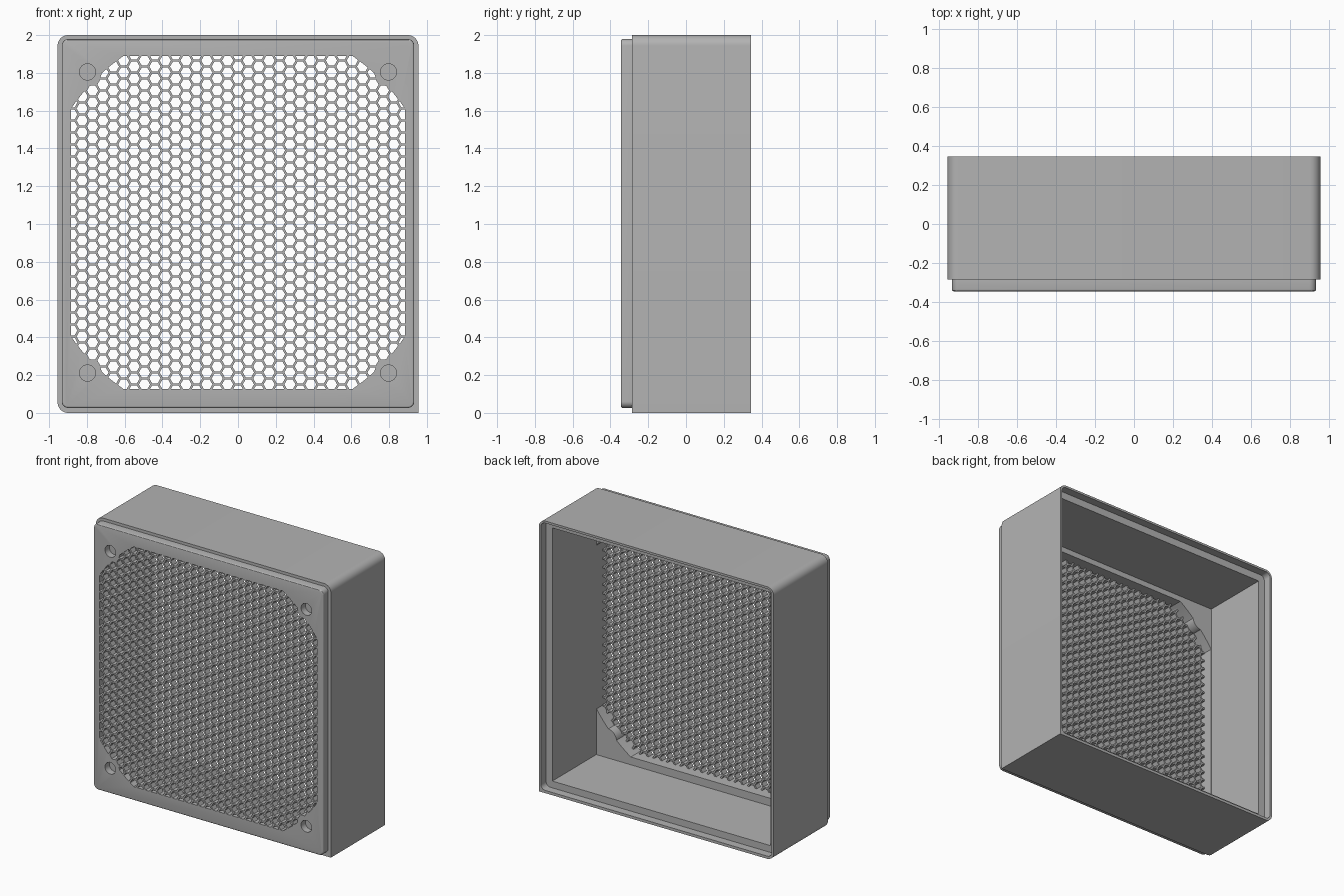
import bpy, bmesh, math

cube = bpy.data.objects.get("Cube")
if cube:
    bpy.data.objects.remove(cube)

grey = bpy.data.materials.new("plain_grey")
grey.use_nodes = True
colour = (0.45, 0.45, 0.45, 1)
grey.diffuse_color = colour
grey.node_tree.nodes["Principled BSDF"].inputs["Base Color"].default_value = colour

FRONT, SHOULDER, BACK = -0.345, -0.285, 0.345
FLOOR, GRILLE_BACK = -0.225, -0.295
MID_Z = 1.008          # centre height of the fan opening
HOLE = 0.797           # screw hole offset from the centre


def to_object(bm, name):
    bmesh.ops.recalc_face_normals(bm, faces=bm.faces)
    mesh = bpy.data.meshes.new(name)
    bm.to_mesh(mesh)
    bm.free()
    mesh.materials.append(grey)
    obj = bpy.data.objects.new(name, mesh)
    bpy.context.collection.objects.link(obj)
    return obj


def prism(name, outline, y0, y1, bevel=0):
    """Extrude an x-z outline from y0 back to y1, optionally easing the front rim."""
    bm = bmesh.new()
    face = bm.faces.new([bm.verts.new((x, y0, z)) for x, z in outline])
    rim = list(face.edges)
    geom = bmesh.ops.extrude_face_region(bm, geom=[face], use_keep_orig=True)["geom"]
    moved = [v for v in geom if isinstance(v, bmesh.types.BMVert)]
    bmesh.ops.translate(bm, verts=moved, vec=(0, y1 - y0, 0))
    bmesh.ops.recalc_face_normals(bm, faces=bm.faces)
    if bevel:
        bmesh.ops.bevel(bm, geom=rim, offset=bevel, segments=3, profile=0.5, affect='EDGES')
    return to_object(bm, name)


def rounded(half_x, z0, z1, radius, square_corner=False):
    """Rounded rectangle; the lower left-hand corner can stay square."""
    if not radius:
        return [(half_x, z0), (half_x, z1), (-half_x, z1), (-half_x, z0)]
    points = []
    for i, (sx, z) in enumerate([(1, z1), (-1, z1), (-1, z0), (1, z0)]):
        if i == 3 and square_corner:
            points.append((half_x, z0))
            continue
        cx, cz = sx * (half_x - radius), z + (radius if z == z0 else -radius)
        for k in range(9):
            a = (i + k / 8) * math.pi / 2
            points.append((cx + radius * math.cos(a), cz + radius * math.sin(a)))
    return points


def circle(cx, cz, radius, sides=48):
    return [(cx + radius * math.cos(2 * math.pi * k / sides),
             cz + radius * math.sin(2 * math.pi * k / sides)) for k in range(sides)]


def boolean(obj, tool, operation, keep=False):
    mod = obj.modifiers.new("cut", 'BOOLEAN')
    mod.object, mod.operation, mod.solver = tool, operation, 'MANIFOLD'
    bpy.context.view_layer.objects.active = obj
    bpy.ops.object.modifier_apply(modifier=mod.name)
    if not keep:
        bpy.data.objects.remove(tool)


corners = [(sx * HOLE, MID_Z + sz * HOLE) for sx in (-1, 1) for sz in (-1, 1)]

# Opening shape: a square cut off by a circle, with a boss around each screw hole
opening = prism("opening_cutter", rounded(0.885, MID_Z - 0.881, MID_Z + 0.881, 0), -0.5, 0)
boolean(opening, prism("disc", circle(0, MID_Z, 1.07, 128), -0.6, 0.1), 'INTERSECT')
for x, z in corners:
    boolean(opening, prism("boss", circle(x, z, 0.075, 32), -0.6, 0.1), 'DIFFERENCE')

# Housing: outer box with a narrower front lip, hollowed from the back
housing = prism("housing", rounded(0.955, 0, 2, 0.055, True), SHOULDER, BACK)
lip = prism("front_lip", rounded(0.933, 0.026, 1.979, 0.035), FRONT, SHOULDER + 0.02, 0.01)
boolean(housing, lip, 'UNION')
boolean(housing, prism("cavity", rounded(0.887, 0.07, 1.93, 0), FLOOR, 0.5), 'DIFFERENCE')
boolean(housing, prism("back_rebate", rounded(0.938, 0.02, 1.984, 0.035),
                       BACK - 0.06, 0.5), 'DIFFERENCE')
boolean(housing, opening, 'DIFFERENCE', keep=True)

# Blind screw holes in the front
for x, z in corners:
    boolean(housing, prism("screw_hole", circle(x, z, 0.043, 32), -0.5, FRONT + 0.05), 'DIFFERENCE')

# Honeycomb grille, trimmed to the opening
PITCH, GAP = 0.0635, 0.0515
bm = bmesh.new()
for col in range(-18, 19):
    for row in range(-16, 17):
        cx = col * PITCH * math.sqrt(3) / 2
        cz = MID_Z + (row + (col % 2) / 2) * PITCH
        rings = [[bm.verts.new((x, FRONT, z)) for x, z in circle(cx, cz, width / math.sqrt(3), 6)]
                 for width in (PITCH, GAP)]
        outer, inner = rings
        for k in range(6):
            n = (k + 1) % 6
            bm.faces.new((outer[k], outer[n], inner[n], inner[k]))
bmesh.ops.remove_doubles(bm, verts=bm.verts, dist=0.001)
geom = bmesh.ops.extrude_face_region(bm, geom=bm.faces[:], use_keep_orig=True)["geom"]
bmesh.ops.translate(bm, verts=[v for v in geom if isinstance(v, bmesh.types.BMVert)],
                    vec=(0, GRILLE_BACK - FRONT, 0))
grille = to_object(bm, "honeycomb_grille")
boolean(grille, opening, 'INTERSECT')

# Smooth only the rounded corners and holes
bpy.ops.object.select_all(action='DESELECT')
housing.select_set(True)
bpy.context.view_layer.objects.active = housing
bpy.ops.object.shade_smooth_by_angle(angle=math.radians(30))
